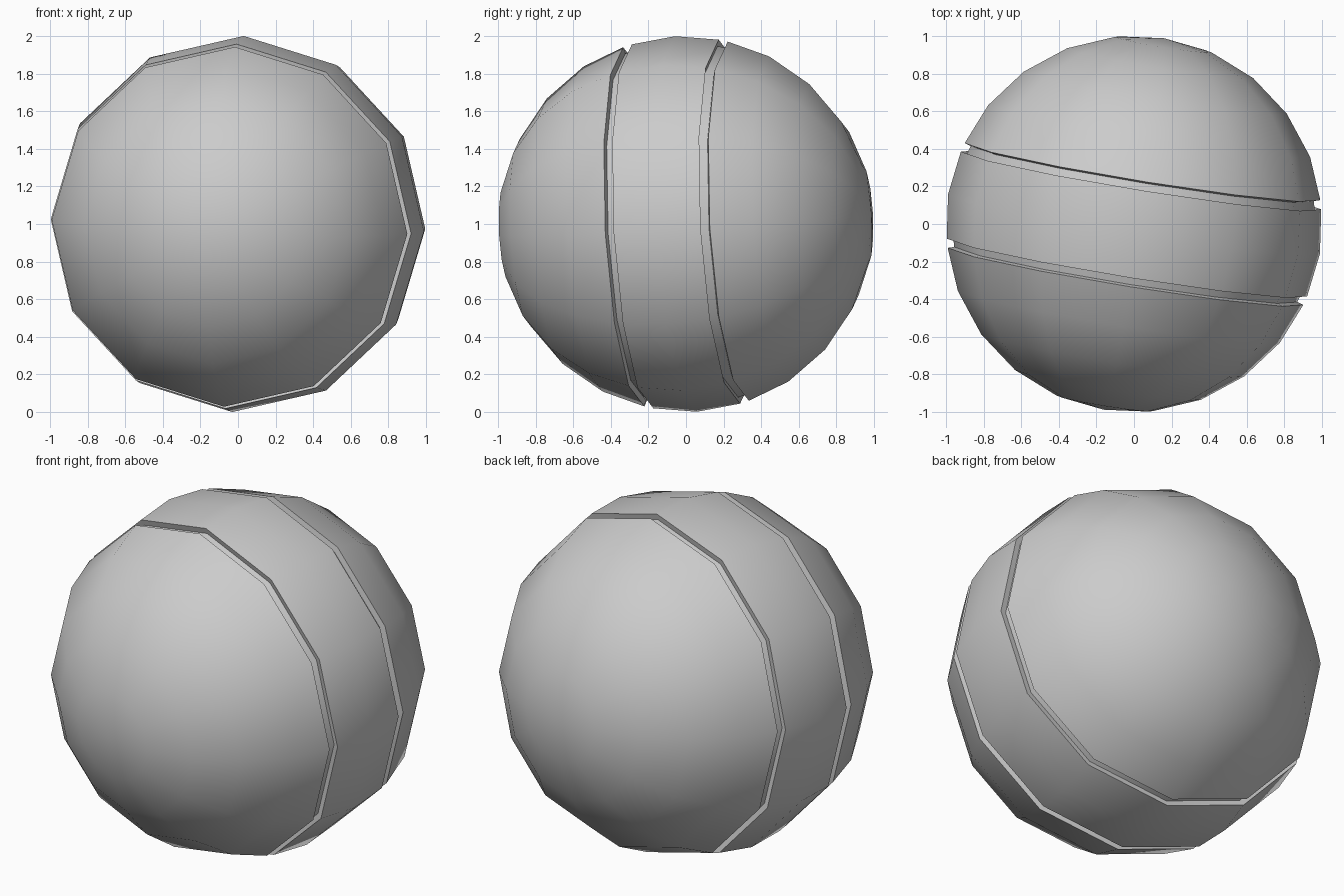
import bpy, bmesh
from math import sin, cos, pi, radians
from mathutils import Vector, Matrix

RADIUS = 1.003
SEGMENTS = 12
RING_STEP = 15
GROOVE_RINGS = (75, 105)
HALF_WIDTH = 0.095      # share of one ring step
FLOOR_SCALE = 0.965     # groove floor pushed towards the centre

cube = bpy.data.objects.get("Cube")
if cube:
    bpy.data.objects.remove(cube, do_unlink=True)


def ring_point(angle):
    a = radians(angle)
    return Vector((sin(a), 0, cos(a))) * RADIUS


# Half-circle profile with a radial slot in place of each grooved ring
profile = []
for angle in range(0, 181, RING_STEP):
    point = ring_point(angle)
    if angle in GROOVE_RINGS:
        lip_a = point.lerp(ring_point(angle - RING_STEP), HALF_WIDTH)
        lip_b = point.lerp(ring_point(angle + RING_STEP), HALF_WIDTH)
        profile += [lip_a, lip_a * FLOOR_SCALE, lip_b * FLOOR_SCALE, lip_b]
    else:
        profile.append(point)

# Lathe the profile into a ball
bm = bmesh.new()
verts = [bm.verts.new(p) for p in profile]
edges = [bm.edges.new(pair) for pair in zip(verts, verts[1:])]
bmesh.ops.spin(bm, geom=verts + edges, cent=(0, 0, 0), axis=(0, 0, 1),
               angle=2 * pi, steps=SEGMENTS, use_duplicate=False)
bmesh.ops.remove_doubles(bm, verts=bm.verts[:], dist=0.001)
bmesh.ops.recalc_face_normals(bm, faces=bm.faces[:])

# Tip the ball so its poles point almost front to back
pole = Vector((0.16, 0.985, 0.053)).normalized()
top = Vector((0.04, 0, 1))
top = (top - pole * top.dot(pole)).normalized()
side = pole.cross(top)
tilt = Matrix((top, side, pole)).transposed().to_4x4()
bm.transform(Matrix.Translation((0, 0, 1)) @ tilt)

mesh = bpy.data.meshes.new("grooved_ball")
bm.to_mesh(mesh)
bm.free()
ball = bpy.data.objects.new("grooved_ball", mesh)
bpy.context.collection.objects.link(ball)

# Plain grey finish
grey = bpy.data.materials.new("plain_grey")
grey.use_nodes = True
color = (0.6, 0.6, 0.6, 1)
grey.diffuse_color = color
grey.node_tree.nodes["Principled BSDF"].inputs["Base Color"].default_value = color
mesh.materials.append(grey)

# Smooth ball with crisp groove edges
bpy.ops.object.select_all(action="DESELECT")
ball.select_set(True)
bpy.context.view_layer.objects.active = ball
bpy.ops.object.shade_smooth_by_angle(angle=radians(40))
